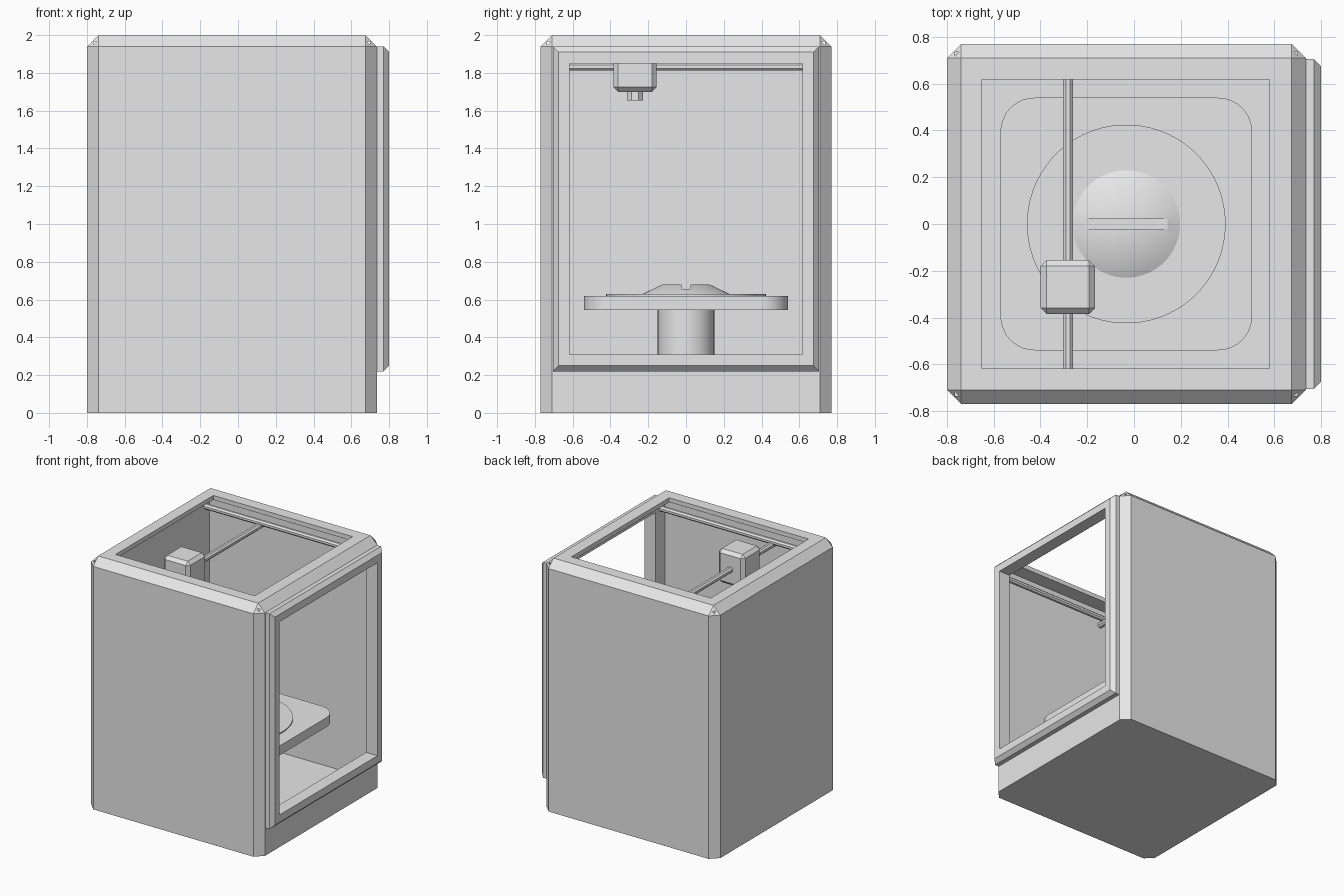
import bpy, bmesh, math
from mathutils import Matrix, Vector

cube = bpy.data.objects.get("Cube")
if cube:
    bpy.data.objects.remove(cube, do_unlink=True)

# One light grey for everything
grey = bpy.data.materials.new("light_grey")
grey.use_nodes = True
grey.diffuse_color = (0.8, 0.8, 0.8, 1)
grey.node_tree.nodes["Principled BSDF"].inputs["Base Color"].default_value = (0.8, 0.8, 0.8, 1)


def finish(name, bm, smooth=False):
    bmesh.ops.recalc_face_normals(bm, faces=bm.faces)
    mesh = bpy.data.meshes.new(name)
    bm.to_mesh(mesh)
    bm.free()
    mesh.materials.append(grey)
    obj = bpy.data.objects.new(name, mesh)
    bpy.context.collection.objects.link(obj)
    if smooth:
        activate(obj)
        bpy.ops.object.shade_smooth_by_angle(angle=math.radians(35))
    return obj


def activate(obj):
    bpy.ops.object.select_all(action='DESELECT')
    obj.select_set(True)
    bpy.context.view_layer.objects.active = obj


def box(name, low, high, bevel=0, rule=None, segments=1, smooth=False):
    """Box between two corners; edges passing the rule are bevelled."""
    low, high = Vector(low), Vector(high)
    bm = bmesh.new()
    bmesh.ops.create_cube(bm, size=1)
    for v in bm.verts:
        v.co = (low + high) / 2 + v.co * (high - low)
    if bevel:
        edges = [e for e in bm.edges if rule is None or rule(e)]
        bmesh.ops.bevel(bm, geom=edges, offset=bevel, segments=segments,
                        profile=0.5, affect='EDGES')
    return finish(name, bm, smooth)


def rod(name, start, end, radius, sides=8, smooth=False, tip=None):
    """Cylinder or cone between two points."""
    start, end = Vector(start), Vector(end)
    axis = end - start
    turn = axis.to_track_quat('Z', 'Y').to_matrix().to_4x4()
    bm = bmesh.new()
    bmesh.ops.create_cone(
        bm, cap_ends=True, segments=sides, radius1=radius,
        radius2=radius if tip is None else tip, depth=axis.length,
        matrix=Matrix.Translation((start + end) / 2) @ turn
        @ Matrix.Rotation(math.pi / sides, 4, 'Z'))
    return finish(name, bm, smooth)


def cut(obj, low, high):
    cutter = box("cutter", low, high)
    cutter.hide_render = True
    mod = obj.modifiers.new("cut", 'BOOLEAN')
    mod.operation = 'DIFFERENCE'
    mod.solver = 'EXACT'
    mod.object = cutter
    activate(obj)
    bpy.ops.object.modifier_apply(modifier=mod.name)
    bpy.data.objects.remove(cutter, do_unlink=True)


def upright(edge):
    a, b = edge.verts
    return abs(a.co.z - b.co.z) > 0.01


# Enclosure: chamfered everywhere but underneath, hollow, open on top and at the side
L, R, D, H, WALL = -0.8, 0.735, 0.77, 2.0, 0.035
HOLE_Y, SILL, LINTEL = 0.617, 0.31, 1.85
body = box("enclosure", (L, -D, 0), (R, D, H), 0.061,
           lambda e: max(v.co.z for v in e.verts) > 0.1)
cut(body, (L + WALL, -D + WALL, 0.04), (R - WALL, D - WALL, H - WALL))
cut(body, (-0.65, -HOLE_Y, 1.8), (0.58, HOLE_Y, 2.1))
cut(body, (0.6, -HOLE_Y, SILL), (0.9, HOLE_Y, LINTEL))

# Raised frame around the side opening
frame = box("door_frame", (R, -0.705, 0.22), (0.8, 0.705, 1.94), 0.03,
            lambda e: min(v.co.x for v in e.verts) > 0.79)
cut(frame, (0.6, -HOLE_Y, SILL), (0.9, HOLE_Y, LINTEL))

# Bed on its column
BX = -0.033
rod("bed_column", (BX, 0, 0.04), (BX, 0, 0.545), 0.15, 48, True)
box("bed", (BX - 0.538, -0.54, 0.545), (BX + 0.538, 0.54, 0.62), 0.145,
    upright, 10, True)
rod("bed_disc", (BX, 0, 0.62), (BX, 0, 0.63), 0.425, 64, True)

# Slotted conical hub
hub = rod("slotted_hub", (BX, 0, 0.63), (BX, 0, 0.68), 0.23, 48, True, tip=0.125)
cut(hub, (BX - 0.4, -0.023, 0.655), (BX + 0.4, 0.023, 0.75))

# Rails along both walls and the crossbar between them
for side, label in ((-1, "front"), (1, "back")):
    y = side * 0.68
    rod(label + "_rail", (L + WALL, y, 1.86), (R - WALL, y, 1.86), 0.022)
CX, CY = -0.283, -0.27
rod("crossbar", (CX, -D + WALL, 1.833), (CX, D - WALL, 1.833), 0.023)

# Carriage with its nozzle
box("carriage", (CX - 0.116, CY - 0.115, 1.70), (CX + 0.116, CY + 0.115, 1.97), 0.025)
rod("nozzle", (CX, CY, 1.70), (CX, CY, 1.655), 0.047)
